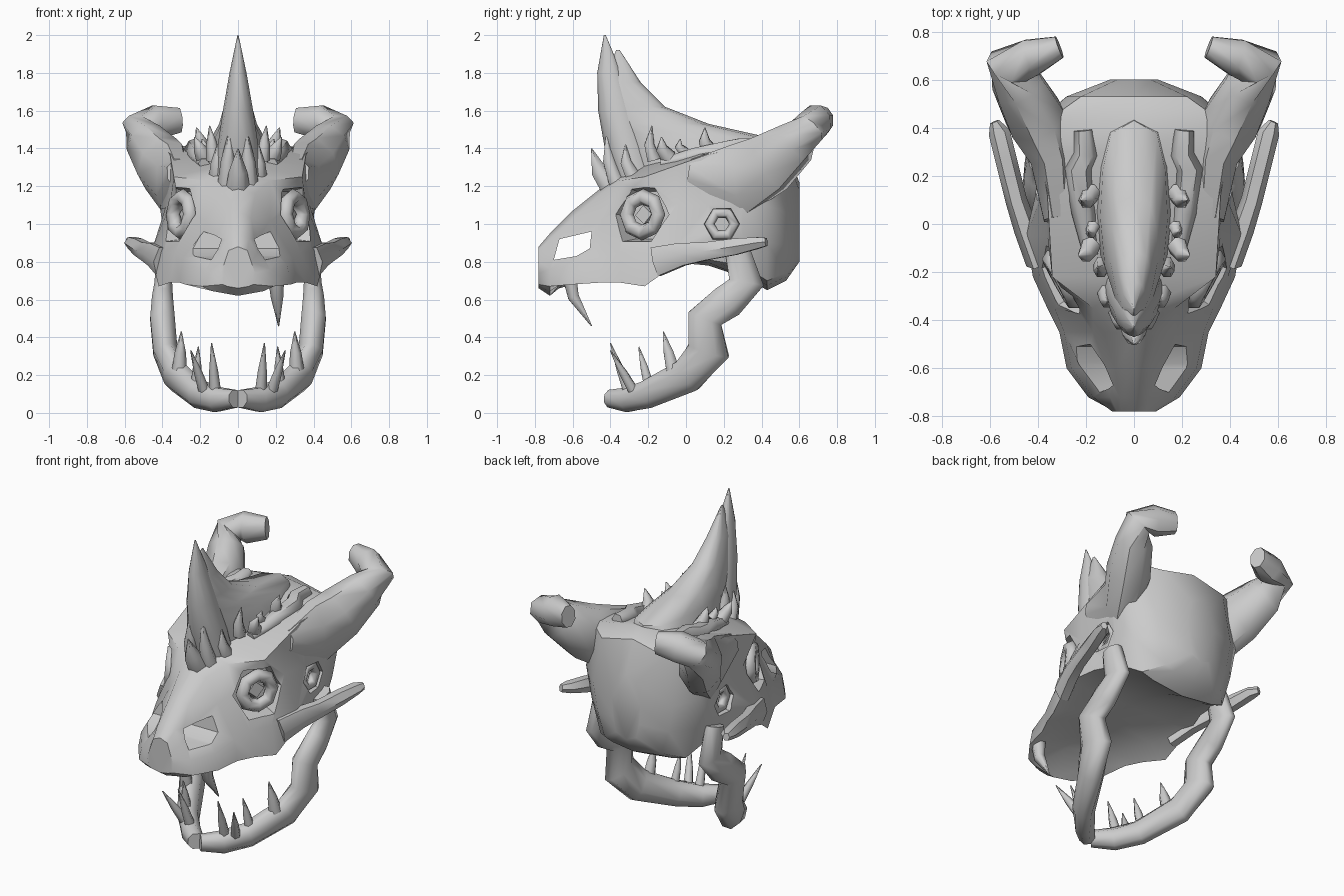
import bpy, bmesh, math
from mathutils import Vector

cube = bpy.data.objects.get("Cube")
if cube:
    bpy.data.objects.remove(cube)

bone = bpy.data.materials.new("bone_grey")
bone.use_nodes = True
bone.diffuse_color = (0.6, 0.6, 0.6, 1)
bone.node_tree.nodes["Principled BSDF"].inputs["Base Color"].default_value = (0.6, 0.6, 0.6, 1)


def finish(ob, mirror=False, angle=35):
    """Colour, shade and optionally mirror a part."""
    ob.data.materials.append(bone)
    bpy.ops.object.select_all(action='DESELECT')
    ob.select_set(True)
    bpy.context.view_layer.objects.active = ob
    bpy.ops.object.shade_smooth_by_angle(angle=math.radians(angle))
    if mirror:
        ob.modifiers.new("Mirror", 'MIRROR').use_mirror_merge = False
    return ob


def loft(name, rings):
    """Skin a row of equal rings and cap both ends."""
    bm = bmesh.new()
    rows = [[bm.verts.new(p) for p in ring] for ring in rings]
    n = len(rows[0])
    for a, b in zip(rows, rows[1:]):
        for i in range(n):
            bm.faces.new((a[i], a[(i + 1) % n], b[(i + 1) % n], b[i]))
    bm.faces.new(rows[0])
    bm.faces.new(rows[-1])
    bmesh.ops.recalc_face_normals(bm, faces=bm.faces[:])
    mesh = bpy.data.meshes.new(name)
    bm.to_mesh(mesh)
    bm.free()
    ob = bpy.data.objects.new(name, mesh)
    bpy.context.collection.objects.link(ob)
    return ob


def tube(name, path, radii, sides=6, ref=(0, 1, 0)):
    """Sweep an elliptical ring along a path; radii are (along ref, across)."""
    pts = [Vector(p) for p in path]
    rings = []
    for i, p in enumerate(pts):
        t = (pts[min(i + 1, len(pts) - 1)] - pts[max(i - 1, 0)]).normalized()
        u = Vector(ref)
        u = (u - t * u.dot(t)).normalized()
        v = t.cross(u)
        r = radii[i] if isinstance(radii[i], tuple) else (radii[i], radii[i])
        steps = [math.tau * (k + 0.5) / sides for k in range(sides)]
        rings.append([p + u * r[0] * math.cos(a) + v * r[1] * math.sin(a) for a in steps])
    return loft(name, rings)


def spike(name, base, tip, r, mirror=True, bend=0.02):
    """Tapered tooth or thorn with a slight bow."""
    base, tip = Vector(base), Vector(tip)
    mid = base.lerp(tip, 0.45) + Vector((0, -bend, 0))
    return finish(tube(name, [base, mid, tip], [r, r * 0.75, 0.003]), mirror, 70)


def carve(target, cutter):
    """Subtract a cutter, then discard it."""
    mod = target.modifiers.new("Cut", 'BOOLEAN')
    mod.operation, mod.solver, mod.object = 'DIFFERENCE', 'EXACT', cutter
    bpy.context.view_layer.objects.active = target
    bpy.ops.object.modifier_apply(modifier=mod.name)
    bpy.data.objects.remove(cutter)


# Skull shell: half profile per station, from crown to palate
depth = [-.78, -.72, -.6, -.45, -.35, -.22, -.05, .12, .3, .43, .53, .6]
crown = [.88, .95, 1.07, 1.19, 1.26, 1.33, 1.37, 1.4, 1.43, 1.45, 1.41, 1.22]
brow = [(.05, .86), (.06, .92), (.07, 1.03), (.09, 1.16), (.17, 1.23), (.34, 1.25),
        (.35, 1.31), (.36, 1.37), (.39, 1.4), (.36, 1.4), (.22, 1.36), (.07, 1.18)]
temple = [(.07, .8), (.1, .84), (.12, .93), (.17, 1.02), (.23, 1.08), (.31, 1.08),
          (.36, 1.1), (.38, 1.1), (.41, 1.12), (.4, 1.1), (.28, 1.06), (.1, 1.04)]
cheek = [(.09, .74), (.17, .76), (.26, .78), (.29, .82), (.33, .85), (.39, .85),
         (.45, .88), (.41, .92), (.39, .92), (.36, .9), (.25, .89), (.09, .92)]
rim = [(.08, .68), (.19, .67), (.28, .68), (.31, .69), (.36, .69), (.42, .67),
       (.45, .79), (.4, .81), (.36, .78), (.3, .7), (.2, .74), (.07, .83)]
palate = [.66, .62, .76, .78, .8, .8, .8, .78, .72, .65, .7, .8]
rings = []
for y, top, a, b, c, d, low in zip(depth, crown, brow, temple, cheek, rim, palate):
    half = [a, b, c, d, (d[0] * .72, (d[1] + low) / 2)]
    outline = [(0, top)] + half + [(0, low)] + [(-x, z) for x, z in reversed(half)]
    rings.append([(x, y, z) for x, z in outline])
skull = loft("skull", rings)

# Nostril tunnel, eye sockets and temple openings
nostril = [(-.7, .81), (-.67, .92), (-.5, .96), (-.51, .87), (-.58, .83)]
carve(skull, loft("nostril_cutter", [[(x, y, z) for y, z in nostril] for x in (-.6, .6)]))
eye, gaze = Vector((.295, -.23, 1.05)), Vector((.87, -.48, .05))
hollow, outward = Vector((.38, .19, 1)), Vector((1, 0, 0))
for side in (1, -1):
    for spot, way, r in ((eye, gaze, .17), (hollow, outward, .1)):
        ends = [spot - way * .07, spot + way * .2]
        for p in ends:
            p.x *= side
        carve(skull, tube("socket_cutter", ends, [r * .85, r * 1.15], 6, (0, 0, 1)))
finish(skull, angle=42)


def socket_ring(name, centre, way, major, minor, segs):
    bpy.ops.mesh.primitive_torus_add(major_segments=segs, minor_segments=6,
                                     major_radius=major, minor_radius=minor)
    ob = bpy.context.object
    ob.name = name
    turn = way.to_track_quat('Z', 'Y').to_matrix().to_4x4()
    turn.translation = centre
    ob.data.transform(turn)
    return finish(ob, True, 65)


# Eye rings with diamond pupils, and rings in the temple openings
socket_ring("eye_ring", eye, gaze, .095, .042, 8)
socket_ring("temple_ring", hollow - outward * .02, outward, .068, .03, 6)
finish(tube("eye_core", [eye - gaze * .08, eye - gaze * .01], [.075, .05], 4, (0, .7, .7)), True)

# Broad rear horns flaring from the skull, with inward hooks
finish(tube("rear_horn",
            [(.31, .02, 1.27), (.34, .28, 1.23), (.41, .44, 1.32), (.485, .58, 1.43),
             (.52, .655, 1.51), (.43, .69, 1.54), (.31, .735, 1.55)],
            [(.08, .07), (.21, .1), (.17, .13), (.125, .11), (.09, .1), (.095, .085), (.07, .05)],
            8, (0, 0, 1)), True, 50)

# Cheek arches growing out of the cheeks and ending in spurs
finish(tube("cheek_arch",
            [(.4, -.16, .8), (.45, -.02, .84), (.49, .1, .855), (.53, .26, .88), (.56, .38, .9),
             (.58, .425, .905)],
            [(.09, .05), (.07, .05), (.055, .045), (.05, .045), (.035, .045), (.025, .02)],
            6, (0, 0, 1)), True, 50)


def crest(name, slices):
    """Blade horn from level slices of (height, front, back, half width)."""
    rings = []
    for z, front, back, w in slices:
        mid, half = (front + back) / 2, (back - front) / 2
        ring = []
        for k in range(12):
            s, c = math.sin(math.tau * k / 12), math.cos(math.tau * k / 12)
            wide = abs(s) ** (.55 if c > 0 else 1)
            ring.append((math.copysign(w * wide, s), mid + half * c, z))
        rings.append(ring)
    return finish(loft(name, rings), False, 50)


# Central crest: long rear blade and a taller front blade
crest("crest_rear", [(1.25, -.3, .47, .17), (1.46, -.38, .43, .14), (1.53, -.42, .12, .1),
                     (1.62, -.44, -.11, .075), (1.75, -.44, -.24, .05), (1.92, -.37, -.35, .003)])
crest("crest_front", [(1.2, -.36, -.15, .13), (1.4, -.43, -.2, .11), (1.6, -.465, -.27, .08),
                      (1.8, -.47, -.34, .045), (2, -.435, -.425, .003)])

# Thorns around the crest
spike("crest_thorn_centre", (0, -.39, 1.18), (0, -.5, 1.4), .065, False)
spike("crest_thorn_inner", (.06, -.36, 1.2), (.045, -.42, 1.5), .05)
spike("crest_thorn_outer", (.11, -.28, 1.25), (.11, -.32, 1.42), .045)
for base, tip, r in (((.13, -.17, 1.34), (.15, -.18, 1.52), .04),
                     ((.18, -.09, 1.35), (.23, -.13, 1.46), .045),
                     ((.17, -.01, 1.38), (.19, -.03, 1.45), .03),
                     ((.18, .13, 1.38), (.22, .1, 1.51), .045)):
    spike("brow_thorn", base, tip, r)
finish(tube("crown_ridge",
            [(.21, .39, 1.42), (.2, .29, 1.41), (.23, .23, 1.39), (.21, .05, 1.36), (.18, -.13, 1.32)],
            [.04, .05, .06, .05, .03], 6, (0, 0, 1)), True, 60)

# Lower jaw halves meeting at the chin
finish(tube("lower_jaw",
            [(.39, .27, .87), (.395, .32, .69), (.4, .22, .59), (.4, .1, .5), (.385, .12, .33),
             (.33, .01, .2), (.21, -.2, .1), (.11, -.31, .07), (.015, -.4, .075)],
            [(.05, .07), (.05, .1), (.06, .1), (.07, .1), (.07, .12), (.07, .1),
             (.065, .08), (.06, .07), (.05, .05)], 8, (1, 0, 0)), True, 60)

# Teeth: lower row on both sides, one upper fang on the left
for base, tip, r in (((.12, -.3, .1), (.14, -.4, .37), .032),
                     ((.18, -.28, .12), (.25, -.4, .33), .03),
                     ((.22, -.2, .16), (.21, -.25, .35), .03),
                     ((.31, -.07, .23), (.3, -.12, .43), .04)):
    spike("lower_tooth", base, tip, r, bend=0)
spike("upper_fang", (.2, -.62, .74), (.215, -.5, .46), .045, False, .03)
